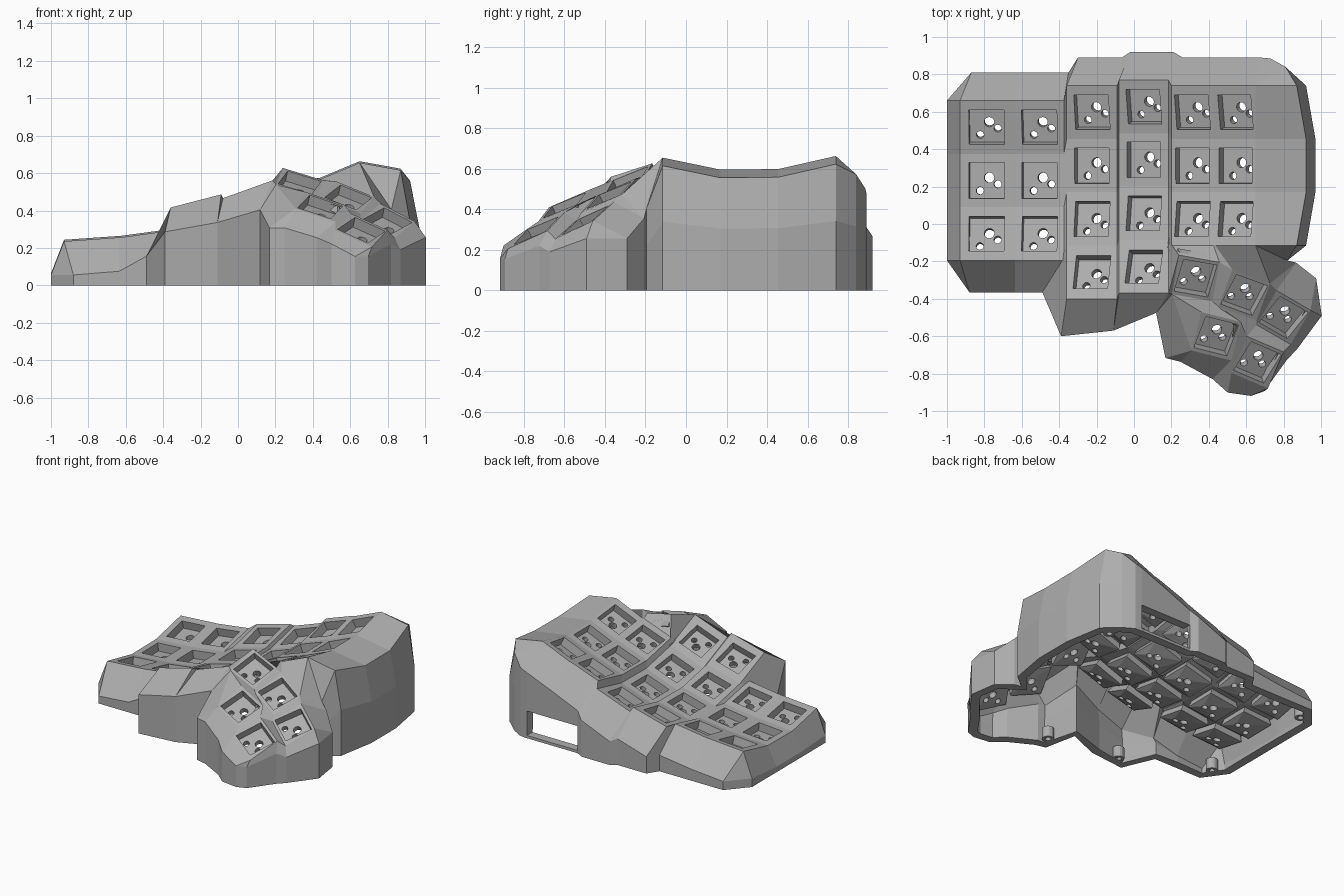
import bpy, bmesh, math
from mathutils import Vector

if "Cube" in bpy.data.objects:
    bpy.data.objects.remove(bpy.data.objects["Cube"])

grey = bpy.data.materials.new("plain grey")
grey.use_nodes = True
shade = 0.42
grey.diffuse_color = (shade, shade, shade, 1)
grey.node_tree.nodes["Principled BSDF"].inputs["Base Color"].default_value = grey.diffuse_color

SKIN = 0.04             # thickness of the key plates
WALL = 0.065            # thickness of the side walls
SOCKET_HALF = 0.095     # half the width of a key socket
SOCKET_DEPTH = 0.06
ROW_PITCH = 0.285
bm = bmesh.new()
cache = {}


def vert(point):
    key = tuple(round(value, 4) for value in point)
    if key not in cache:
        cache[key] = bm.verts.new(point)
    return cache[key]


def face(*points):
    verts = list(dict.fromkeys(vert(point) for point in points))
    if len(verts) > 2 and not bm.faces.get(verts):
        bm.faces.new(verts)


def ring(outer, inner):
    """Join two four-point loops with quads."""
    for i in range(len(outer)):
        face(outer[i - 1], outer[i], inner[i], inner[i - 1])


def edge(first, second):
    return bm.edges.get((first, second)) or bm.edges.new((first, second))


def socket(back_left, back_right, front_right, front_left):
    """Key cell with a sunken square socket and three holes in its floor."""
    cell = [back_left, back_right, front_right, front_left]
    middle = sum(cell, Vector()) / 4
    across = (back_right - back_left + front_right - front_left).normalized()
    normal = across.cross(back_left - front_left + back_right - front_right).normalized()
    along = normal.cross(across)
    top = [middle + SOCKET_HALF * (across * sx + along * sy)
           for sx, sy in ((-1, 1), (1, 1), (1, -1), (-1, -1))]
    sink = normal * SOCKET_DEPTH
    floor = [point - sink for point in top]
    ring(cell, top)
    ring(top, floor)
    loops = [[vert(point) for point in floor]]
    for x, y, radius in ((0.01, 0.015, 0.027), (0.055, -0.02, 0.02), (-0.04, -0.055, 0.02)):
        hub = middle - sink + across * x + along * y
        angles = [math.tau * step / 16 for step in range(16)]
        loops.append([vert(hub + radius * (across * math.cos(t) + along * math.sin(t)))
                      for t in angles])
    edges = [edge(loop[i - 1], loop[i]) for loop in loops for i in range(len(loop))]
    bmesh.ops.triangle_fill(bm, use_beauty=True, edges=edges, normal=normal)
    return cell


# Main key well: left x, left z, right x, right z, middle y, number of keys
columns = [
    (-0.93, 0.17, -0.645, 0.19, 0.22, 3),
    (-0.635, 0.19, -0.375, 0.225, 0.22, 3),
    (-0.36, 0.23, -0.09, 0.3, 0.3, 4),
    (-0.08, 0.28, 0.185, 0.375, 0.33, 4),
    (0.2, 0.42, 0.425, 0.5, 0.3, 3),
    (0.435, 0.5, 0.65, 0.59, 0.3, 3),
]
LEFT, RIGHT = 0, 1


def corner(col, row, side):
    """Cell corner of the key well, which is concave from front to back."""
    left_x, left_z, right_x, right_z, middle_y, keys = columns[col]
    offset = 0.44 - ROW_PITCH * row
    x, z = (right_x, right_z) if side else (left_x, left_z)
    return Vector((x, middle_y + offset, z + 0.38 * offset ** 2))


for col, data in enumerate(columns):
    keys = data[-1]
    for row in range(keys):
        socket(corner(col, row, LEFT), corner(col, row, RIGHT),
               corner(col, row + 1, RIGHT), corner(col, row + 1, LEFT))
    if col:
        for row in range(min(keys, columns[col - 1][-1])):
            face(corner(col - 1, row, RIGHT), corner(col, row, LEFT),
                 corner(col, row + 1, LEFT), corner(col - 1, row + 1, RIGHT))


def thumb_key(x, y, z, yaw, fall):
    """Turned and tilted key cell; its corners run clockwise from the back left."""
    turn = math.radians(yaw)
    across = Vector((math.cos(turn), -math.sin(turn), -fall)).normalized() * 0.115
    along = Vector((math.sin(turn), math.cos(turn), 0.42)).normalized() * 0.115
    hub = Vector((x, y, z))
    return socket(hub - across + along, hub + across + along,
                  hub + across - along, hub - across - along)


# Thumb cluster: three upper keys and two lower keys
BL, BR, FR, FL = range(4)
inner = thumb_key(0.33, -0.29, 0.55, 10, 0.3)
centre = thumb_key(0.59, -0.38, 0.47, 20, 0.38)
outer = thumb_key(0.8, -0.5, 0.345, 30, 0.45)
low_inner = thumb_key(0.44, -0.6, 0.42, 14, 0.32)
low_outer = thumb_key(0.66, -0.74, 0.295, 23, 0.42)
for left, right in ((inner, centre), (centre, outer), (low_inner, low_outer)):
    face(left[BR], right[BL], right[FL], left[FR])
face(inner[FL], inner[FR], low_inner[BR], low_inner[BL])
face(inner[FR], centre[FL], low_outer[BL], low_inner[BR])
face(centre[FL], centre[FR], outer[FL], low_outer[BL])
face(outer[FL], outer[FR], low_outer[BR], low_outer[BL])
face(inner[FL], low_inner[BL], low_inner[FL])

# Web between the key well and the thumb cluster
well_side, well_front = corner(3, 3, RIGHT), corner(3, 4, RIGHT)
ledge = [corner(4, 3, LEFT), corner(4, 3, RIGHT), corner(5, 3, LEFT), corner(5, 3, RIGHT)]
thumb_back = [inner[BL], inner[BR], centre[BL], centre[BR]]
for i in range(3):
    face(ledge[i], ledge[i + 1], thumb_back[i + 1], thumb_back[i])
face(well_side, ledge[0], inner[BL])
face(well_side, inner[BL], well_front)
face(well_front, inner[BL], inner[FL])
plate_count = len(bm.verts)

# Side walls: each section runs from the rim to a shoulder, a knee and the ground
sections = []


def wall(rim, dx, dy, drop, flare=0, port=False):
    shoulder = rim + Vector((dx, dy, -drop))
    shoulder.z = max(shoulder.z, SKIN)
    if sections and (shoulder - sections[-1][1]).length < 0.05:
        shoulder = sections[-1][1]
    foot = Vector((shoulder.x + flare, shoulder.y, 0))
    knee = foot + Vector((0, 0, shoulder.z * 0.55))
    sections.append((rim, shoulder, knee, foot, port))


# left wall
for row in (3, 2, 1, 0):
    wall(corner(0, row, LEFT), -0.07, 0, 0.18)
# back wall, with the cable opening behind the two highest columns
for col in range(len(columns)):
    wall(corner(col, 0, LEFT), 0.06, 0.15, 0.18, port=col > 3)
    wall(corner(col, 0, RIGHT), 0.025, 0.15, 0.18, port=col == 4)
# right wall, with a broad shoulder
wall(corner(5, 0, RIGHT), 0.08, 0.145, 0.16)
wall(corner(5, 0, RIGHT), 0.16, 0.1, 0.09)
for row, bow in enumerate((0, 0.05, 0.05, 0)):
    wall(corner(5, row, RIGHT), 0.22 + bow, 0, SKIN, flare=0.05)
wall(ledge[-1], 0.17, -0.08, 0.25)
# thumb wall
for rim, dx, dy in (
    (centre[BR], 0.14, 0.11), (outer[BL], 0.11, 0.14),
    (outer[BR], 0.03, 0.17), (outer[BR], 0.06, -0.03), (outer[FR], 0.03, -0.03),
    (low_outer[BR], 0.02, -0.04), (low_outer[FR], -0.02, -0.015),
    (low_outer[FR], -0.09, -0.04), (low_outer[FL], -0.02, -0.105),
    (low_inner[FR], -0.1, -0.1), (low_inner[FL], -0.06, -0.06),
    (low_inner[FL], -0.14, -0.04), (inner[FL], -0.085, -0.1),
):
    wall(rim, dx, dy, rim.z / 4)
# front wall
wall(well_front, -0.065, -0.1, 0.16)
for col, side in ((3, LEFT), (2, RIGHT), (2, LEFT)):
    wall(corner(col, 4, side), -0.03, -0.2, 0.13)
wall(corner(2, 3, LEFT), -0.13, -0.25, 0.14)
for col, side, dx in ((1, RIGHT, -0.11), (1, LEFT, 0), (0, RIGHT, 0), (0, LEFT, 0.05)):
    wall(corner(col, 3, side), dx, -0.17, 0.18)

for i, (rim, shoulder, knee, foot, port) in enumerate(sections):
    last_rim, last_shoulder, last_knee, last_foot, last_port = sections[i - 1]
    face(last_rim, rim, shoulder, last_shoulder)
    if last_port:
        sill, lintel = Vector((0, 0, 0.02)), Vector((0, 0, 0.2))
        face(last_shoulder, shoulder, foot + lintel, last_foot + lintel)
        face(last_foot + sill, foot + sill, foot, last_foot)
    else:
        face(last_shoulder, shoulder, knee, last_knee)
        face(last_knee, knee, foot, last_foot)

# Turn every face outward
bmesh.ops.recalc_face_normals(bm, faces=bm.faces)
if sum(f.normal.z * f.calc_area() for f in bm.faces) < 0:
    bmesh.ops.reverse_faces(bm, faces=bm.faces)


def add_object(name, source, thickness):
    """Make an object whose skin is thickened inward."""
    mesh = bpy.data.meshes.new(name)
    source.to_mesh(mesh)
    source.free()
    mesh.materials.append(grey)
    obj = bpy.data.objects.new(name, mesh)
    bpy.context.collection.objects.link(obj)
    solid = obj.modifiers.new("thickness", "SOLIDIFY")
    solid.thickness = thickness
    solid.offset = -1
    return obj


# Hollow case, thicker in the side walls than in the key plates
case = add_object("keyboard_case", bm, WALL)
side_walls = case.vertex_groups.new(name="side_walls")
side_walls.add(range(plate_count, len(case.data.vertices)), 1, "ADD")
case.modifiers["thickness"].vertex_group = side_walls.name
case.modifiers["thickness"].thickness_vertex_group = SKIN / WALL
bpy.context.view_layer.objects.active = case
case.select_set(True)
bpy.ops.object.modifier_apply(modifier="thickness")
for vertex in case.data.vertices:
    vertex.co.z = max(vertex.co.z, 0)

# Screw posts inside the corners of the open base
for x, y in ((-0.88, 0.68), (-0.88, -0.24), (0.23, -0.62), (0.82, 0.72), (-0.3, -0.52)):
    post = bmesh.new()
    bmesh.ops.create_cone(post, segments=16, radius1=SKIN, radius2=SKIN, depth=2 * SKIN)
    bmesh.ops.translate(post, verts=post.verts, vec=(x, y, SKIN))
    add_object("screw_post", post, SKIN / 2)
